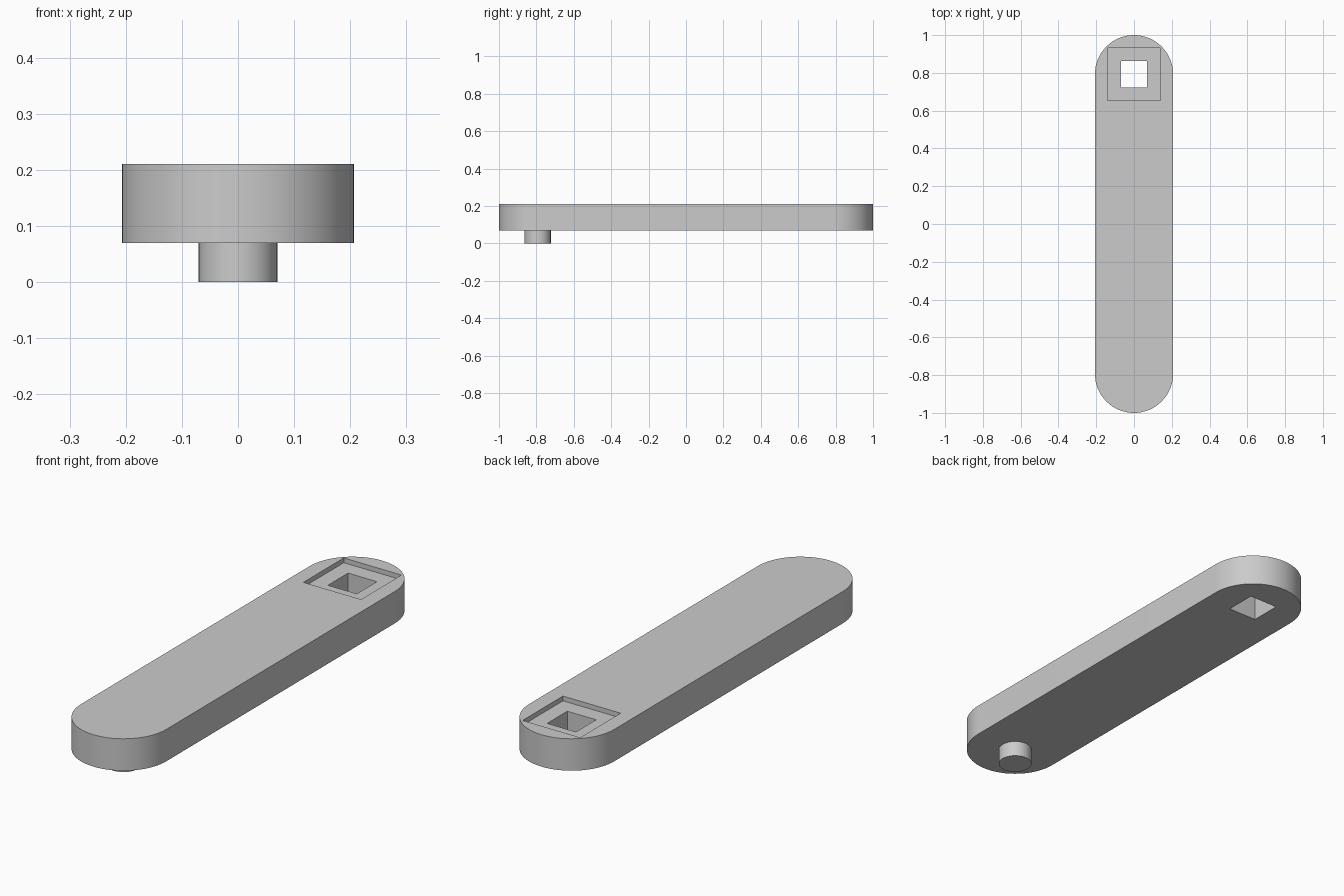
import bpy, bmesh, math

if "Cube" in bpy.data.objects:
    bpy.data.objects.remove(bpy.data.objects["Cube"], do_unlink=True)

RADIUS = 0.207            # rounded end of the arm
END = 1 - RADIUS          # distance of each end centre from the middle
PIN = 0.07                # pin radius and height, also half the hole width
TOP = 0.21
RECESS_DEPTH = 0.021

grey = bpy.data.materials.new("plain grey")
grey.use_nodes = True
colour = (0.6, 0.6, 0.6, 1)
grey.diffuse_color = colour
grey.node_tree.nodes["Principled BSDF"].inputs["Base Color"].default_value = colour


def arc(cy, radius, start, sweep, steps):
    """Points along an arc centred on the y axis."""
    return [(radius * math.cos(start + sweep * i / steps),
             cy + radius * math.sin(start + sweep * i / steps))
            for i in range(steps + 1)]


def prism(name, outline, bottom, top):
    """Extrude a flat outline from bottom to top."""
    bm = bmesh.new()
    base = bm.faces.new([bm.verts.new((x, y, bottom)) for x, y in outline])
    result = bmesh.ops.extrude_face_region(bm, geom=[base])
    for v in result["geom"]:
        if isinstance(v, bmesh.types.BMVert):
            v.co.z = top
    bmesh.ops.recalc_face_normals(bm, faces=bm.faces)
    mesh = bpy.data.meshes.new(name)
    bm.to_mesh(mesh)
    bm.free()
    mesh.materials.append(grey)
    obj = bpy.data.objects.new(name, mesh)
    bpy.context.collection.objects.link(obj)
    return obj


def select(obj):
    bpy.ops.object.select_all(action="DESELECT")
    obj.select_set(True)
    bpy.context.view_layer.objects.active = obj


def cut_square(target, half, bottom):
    """Cut a square pocket down to the given height at the back end."""
    square = [(sx * half, END + sy * half)
              for sx, sy in ((-1, -1), (1, -1), (1, 1), (-1, 1))]
    cutter = prism("pocket_cutter", square, bottom, TOP + 0.1)
    cutter.hide_render = True
    mod = target.modifiers.new("pocket", "BOOLEAN")
    mod.operation = "DIFFERENCE"
    mod.solver = "EXACT"
    mod.object = cutter
    select(target)
    bpy.ops.object.modifier_apply(modifier=mod.name)
    bpy.data.objects.remove(cutter, do_unlink=True)


# Arm: long bar with round ends, a shallow square recess and a square hole
arm = prism("arm", arc(END, RADIUS, 0, math.pi, 32)
            + arc(-END, RADIUS, math.pi, math.pi, 32), PIN, TOP)
cut_square(arm, 2 * PIN, TOP - RECESS_DEPTH)
cut_square(arm, PIN, 0)

# Pin: short round peg under the front end
pin = prism("pin", arc(-END, PIN, 0, math.tau, 48)[:-1], 0, PIN)

for part in (arm, pin):
    select(part)
    bpy.ops.object.shade_smooth_by_angle(angle=math.radians(30))
